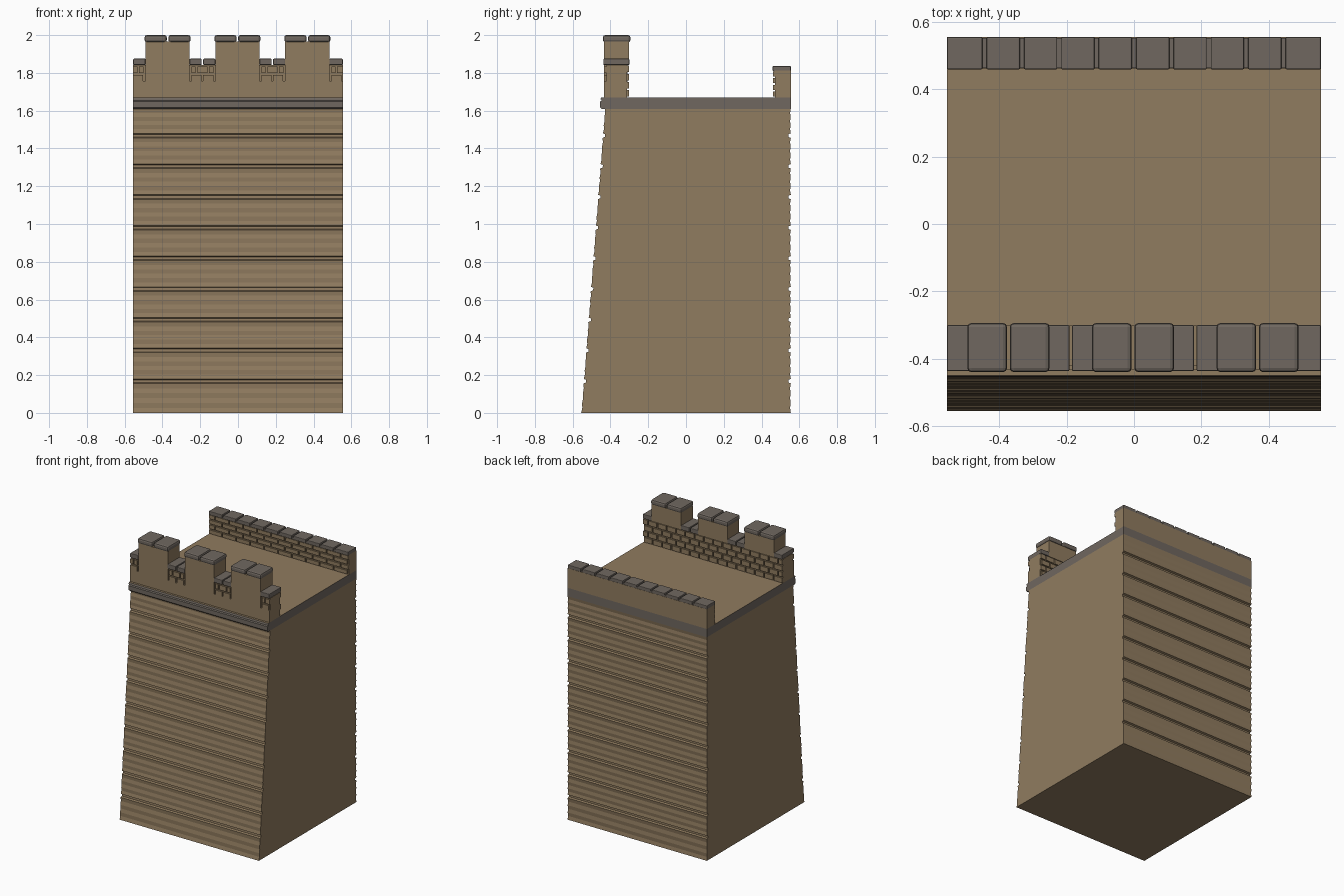
import bpy
import bmesh

cube = bpy.data.objects.get("Cube")
if cube:
    bpy.data.objects.remove(cube, do_unlink=True)


def material(name, rgb):
    mat = bpy.data.materials.new(name)
    mat.use_nodes = True
    mat.diffuse_color = (*rgb, 1)
    mat.node_tree.nodes["Principled BSDF"].inputs["Base Color"].default_value = (*rgb, 1)
    return mat


SAND = material("sandstone", (0.28, 0.2, 0.115))
GREY = material("grey_stone", (0.16, 0.137, 0.117))
HALF = 0.555
LEDGE_TOP = 1.67


def finish(name, bm, mats):
    bmesh.ops.recalc_face_normals(bm, faces=bm.faces)
    mesh = bpy.data.meshes.new(name)
    bm.to_mesh(mesh)
    bm.free()
    for mat in mats:
        mesh.materials.append(mat)
    obj = bpy.data.objects.new(name, mesh)
    bpy.context.collection.objects.link(obj)
    return obj


def extrude_profile(name, profile, mats):
    """Sweep a (y, z) outline across the full width."""
    bm = bmesh.new()
    face = bm.faces.new([bm.verts.new((-HALF, y, z)) for y, z in profile])
    new = bmesh.ops.extrude_face_region(bm, geom=[face])["geom"]
    verts = [v for v in new if isinstance(v, bmesh.types.BMVert)]
    bmesh.ops.translate(bm, verts=verts, vec=(2 * HALF, 0, 0))
    return finish(name, bm, mats)


def boxes(name, spans, mat, bevel=0):
    """One object from several (x0, x1, y0, y1, z0, z1) blocks."""
    bm = bmesh.new()
    for x0, x1, y0, y1, z0, z1 in spans:
        verts = bmesh.ops.create_cube(bm, size=1)["verts"]
        for v in verts:
            v.co = (x1 if v.co.x > 0 else x0, y1 if v.co.y > 0 else y0, z1 if v.co.z > 0 else z0)
    obj = finish(name, bm, [mat])
    if bevel:
        mod = obj.modifiers.new("worn_edges", "BEVEL")
        mod.width = bevel
        mod.segments = 2
    return obj


def bricks(x0, x1, y0, y1, z0, rows, pitch, width, gap=0.009):
    """Staggered courses of bricks, clipped to x0..x1."""
    spans = []
    for row in range(rows):
        z = z0 + row * pitch
        x = x0 - (width / 2 if row % 2 else 0)
        while x < x1 - gap:
            left, right = max(x, x0), min(x + width - gap, x1)
            if right - left > 0.005:
                spans.append((left, right, y0, y1, z, z + pitch - gap))
            x += width
    return spans


# Tapered body: grooved courses with gentle ripples on front and back
outline = [(0, 0.0)]
bottom = 0
for i in range(10):
    groove = 0.17 + 0.1625 * i
    top = groove - 0.014 if i < 9 else 1.61
    for k in range(1, 6):
        outline.append((0.004 if k % 2 else 0.001, bottom + (top - bottom) * k / 6))
    outline.append((0, top))
    if i < 9:
        outline += [(0.013, groove - 0.009), (0.013, groove + 0.005), (0, groove + 0.01)]
        bottom = groove + 0.01
front = [(-HALF + 0.125 * z / 1.61 + d, z) for d, z in outline]
back = [(HALF - d, z) for d, z in outline]
extrude_profile("tower_body", front + back[::-1], [SAND])

# Grey ledge with a sandstone roof deck as its top face
ledge = extrude_profile("ledge_and_roof", [
    (-0.448, 1.61), (-0.455, 1.617), (-0.455, 1.648), (-0.447, 1.653), (-0.447, 1.658),
    (-0.453, 1.66), (-0.45, LEDGE_TOP), (HALF, LEDGE_TOP), (HALF, 1.61)], [GREY, SAND])
for p in ledge.data.polygons:
    p.material_index = 1 if p.normal.z > 0.9 and p.area > 0.5 else 0

# Front parapet: core, plain lower face and three merlons
merlons = [c - 0.003 for c in (-0.37, 0, 0.37)]
MER = 0.117
boxes("front_parapet_core", [(-HALF, HALF, -0.422, -0.312, LEDGE_TOP, 1.842)], SAND)
boxes("front_parapet_face", [(-HALF, HALF, -0.434, -0.42, LEDGE_TOP, 1.757)], SAND)
boxes("merlons", [(c - MER, c + MER, -0.434, -0.31, 1.75, 1.965) for c in merlons]
      + [(c - MER, c + MER, -0.312, -0.301, 1.842, 1.965) for c in merlons], SAND)

# Spaces between merlons, from edge to edge
edges = [-HALF] + [c + s * MER for c in merlons for s in (-1, 1)] + [HALF]
bays = list(zip(edges[::2], edges[1::2]))
bay_bricks = []
for a, b in bays:
    a2 = a if a == -HALF else a + 0.01
    b2 = b if b == HALF else b - 0.01
    bay_bricks += bricks(a2, b2, -0.434, -0.42, 1.755, 2, 0.044, 0.062)
boxes("bay_bricks", bay_bricks, SAND)
boxes("front_inner_bricks",
      bricks(-HALF, HALF, -0.314, -0.301, LEDGE_TOP + 0.005, 4, 0.043, 0.074), SAND)

# Coping stones on the bays and on the merlons
low_caps = []
for a, b in bays:
    if a == -HALF or b == HALF:
        low_caps.append((a, b, -0.437, -0.3, 1.842, 1.875))
    else:
        mid = (a + b) / 2
        low_caps += [(a, mid - 0.004, -0.437, -0.3, 1.842, 1.875),
                     (mid + 0.004, b, -0.437, -0.3, 1.842, 1.875)]
boxes("bay_coping", low_caps, GREY, 0.004)
caps = []
for c in merlons:
    caps += [(c - 0.122, c - 0.004, -0.44, -0.294, 1.962, 2.0),
             (c + 0.004, c + 0.122, -0.44, -0.294, 1.962, 2.0)]
boxes("merlon_coping", caps, GREY, 0.012)

# Back parapet: plain outside, bricks inside, ten coping stones
boxes("back_parapet", [(-HALF, HALF, 0.47, HALF, LEDGE_TOP, 1.812)], SAND)
boxes("back_inner_bricks",
      bricks(-HALF, HALF, 0.46, 0.472, LEDGE_TOP + 0.005, 4, 0.0355, 0.111), SAND)
pitch = 2 * HALF / 10
boxes("back_coping_bed", [(-HALF, HALF, 0.464, HALF - 0.003, 1.808, 1.822)], GREY)
boxes("back_coping", [(-HALF + i * pitch + (0.006 if i else 0),
                       -HALF + (i + 1) * pitch - (0.006 if i < 9 else 0),
                       0.459, HALF, 1.81, 1.836) for i in range(10)], GREY, 0.004)
